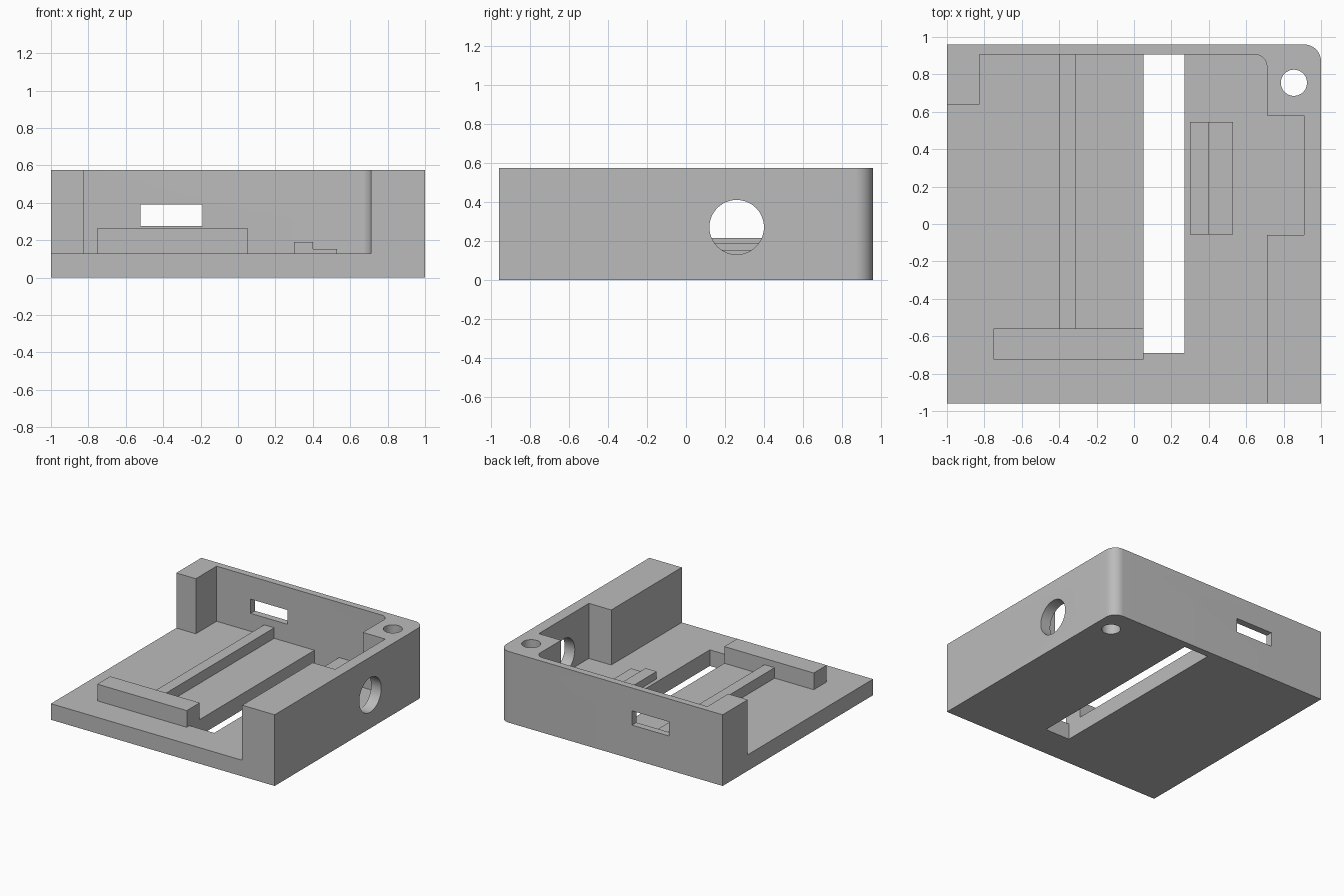
import bpy, bmesh, math
from mathutils import Matrix

if "Cube" in bpy.data.objects:
    bpy.data.objects.remove(bpy.data.objects["Cube"], do_unlink=True)

grey = bpy.data.materials.new("plain grey")
grey.use_nodes = True
GREY = (0.5, 0.5, 0.5, 1)
grey.diffuse_color = GREY
grey.node_tree.nodes["Principled BSDF"].inputs["Base Color"].default_value = GREY

FLOOR, TOP = 0.13, 0.575


def finish(name, bm):
    bmesh.ops.recalc_face_normals(bm, faces=bm.faces)
    mesh = bpy.data.meshes.new(name)
    bm.to_mesh(mesh)
    bm.free()
    mesh.materials.append(grey)
    ob = bpy.data.objects.new(name, mesh)
    bpy.context.collection.objects.link(ob)
    return ob


def prism(name, outline, z0, z1):
    bm = bmesh.new()
    face = bm.faces.new([bm.verts.new((x, y, z0)) for x, y in outline])
    geom = bmesh.ops.extrude_face_region(bm, geom=[face])["geom"]
    verts = [v for v in geom if isinstance(v, bmesh.types.BMVert)]
    bmesh.ops.translate(bm, verts=verts, vec=(0, 0, z1 - z0))
    return finish(name, bm)


def box(name, x0, x1, y0, y1, z0, z1):
    return prism(name, [(x0, y0), (x1, y0), (x1, y1), (x0, y1)], z0, z1)


def cylinder(name, centre, radius, depth, rotation):
    bm = bmesh.new()
    bmesh.ops.create_cone(bm, cap_ends=True, segments=48, radius1=radius,
                          radius2=radius, depth=depth,
                          matrix=Matrix.Translation(centre) @ rotation)
    return finish(name, bm)


def corner(x, y, r, steps=12):
    """Rounded +x +y corner whose sharp tip would be at x, y."""
    angles = [math.pi / 2 * i / steps for i in range(steps + 1)]
    return [(x - r + r * math.cos(a), y - r + r * math.sin(a)) for a in angles]


# Solid body with one rounded back corner
body = prism("enclosure_body",
             [(-1, -0.96), (1, -0.96)] + corner(1, 0.96, 0.09) + [(-1, 0.96)], 0, TOP)

# Openings: main cavity, side pocket, floor slot, back window, round holes
cavity = [(-1.2, -1.2), (0.71, -1.2)] + corner(0.71, 0.905, 0.06)
cavity += [(-0.825, 0.905), (-0.825, 0.64), (-1.2, 0.64)]
upright = Matrix.Identity(4)
sideways = Matrix.Rotation(math.pi / 2, 4, "Y")
cutters = [
    prism("cavity_cutter", cavity, FLOOR, 0.8),
    box("pocket_cutter", 0.6, 0.91, -0.06, 0.58, FLOOR, 0.8),
    box("slot_cutter", 0.05, 0.27, -0.69, 0.905, -0.2, 0.3),
    box("window_cutter", -0.52, -0.19, 0.8, 1.1, 0.275, 0.39),
    cylinder("side_hole_cutter", (1, 0.26, 0.27), 0.14, 0.4, sideways),
    cylinder("screw_hole_cutter", (0.855, 0.755, 0.3), 0.07, 1, upright),
]
bpy.context.view_layer.objects.active = body
for cutter in cutters:
    mod = body.modifiers.new(cutter.name, "BOOLEAN")
    mod.operation = "DIFFERENCE"
    mod.solver = "EXACT"
    mod.object = cutter
    bpy.ops.object.modifier_apply(modifier=mod.name)
    bpy.data.objects.remove(cutter, do_unlink=True)

# Raised ribs standing on the floor
box("front_stop_bar", -0.75, 0.05, -0.725, -0.56, FLOOR, 0.265)
box("long_rail", -0.4, -0.31, -0.56, 0.905, FLOOR, 0.215)
prism_steps = [("high_step", 0.3, 0.4, 0.19), ("low_step", 0.4, 0.53, 0.153)]
for name, x0, x1, height in prism_steps:
    box(name, x0, x1, -0.055, 0.545, FLOOR, height)

# Smooth the rounded corners and holes, keep edges sharp
bpy.ops.object.select_all(action="DESELECT")
body.select_set(True)
bpy.context.view_layer.objects.active = body
bpy.ops.object.shade_smooth_by_angle(angle=math.radians(30))
